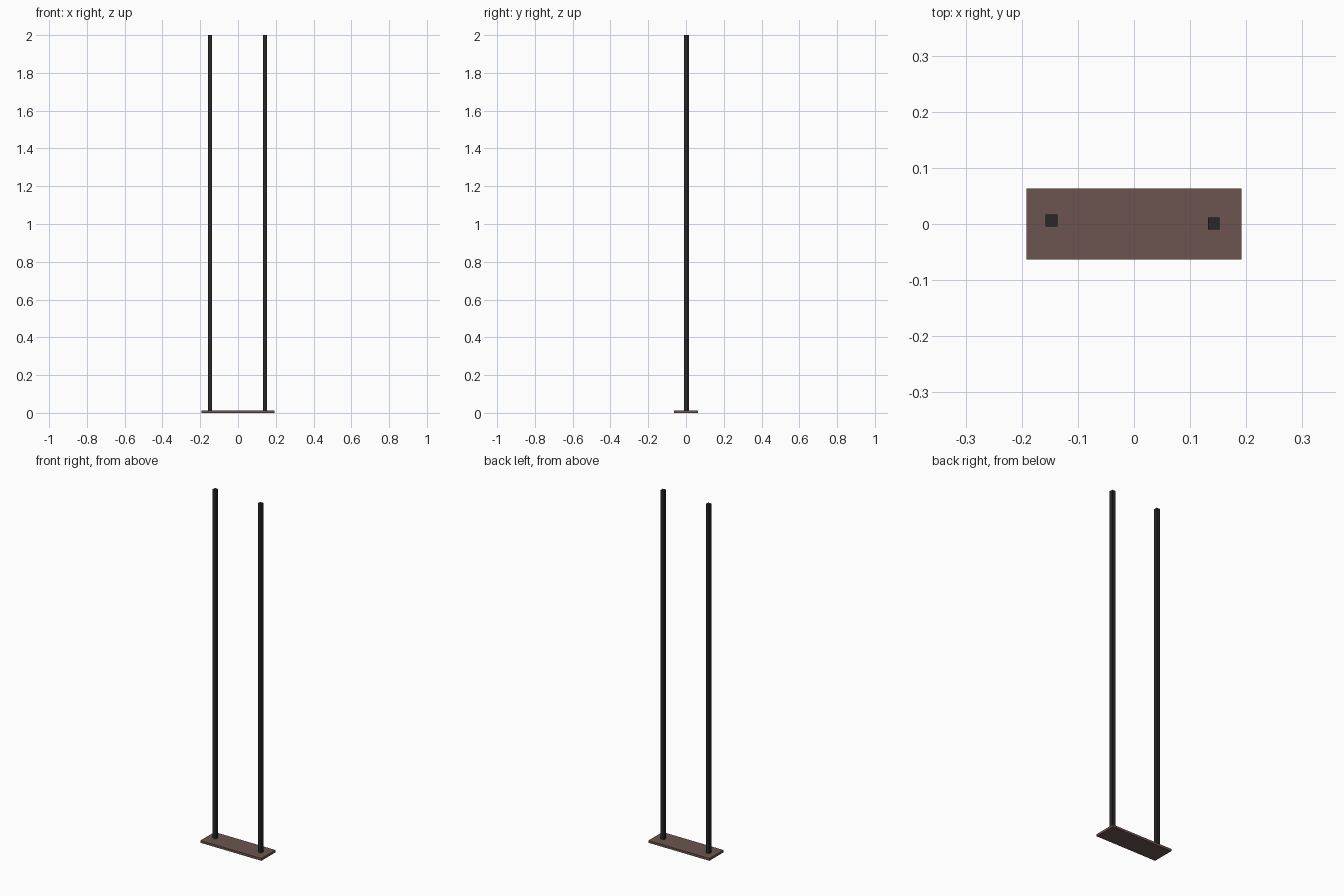
import bpy

if "Cube" in bpy.data.objects:
    bpy.data.objects.remove(bpy.data.objects["Cube"])


def material(name, color):
    m = bpy.data.materials.new(name)
    m.diffuse_color = (*color, 1)
    m.use_nodes = True
    m.node_tree.nodes["Principled BSDF"].inputs["Base Color"].default_value = m.diffuse_color
    return m


def box(name, center, size, mat):
    bpy.ops.mesh.primitive_cube_add(size=1, location=center)
    ob = bpy.context.object
    ob.name = name
    ob.scale = size
    bpy.ops.object.transform_apply(location=False, rotation=False, scale=True)
    ob.data.materials.append(mat)
    return ob


brown = material("brown_base", (0.15, 0.09, 0.08))
black = material("black_metal", (0.02, 0.02, 0.02))

TOP, PLATE, POST = 2.0, 0.013, 0.021

# Flat base plate
box("base_plate", (0, 0, PLATE / 2), (0.384, 0.127, PLATE), brown)

# Two slender square posts, slightly offset from each other
for name, x, y in (("left_post", -0.147, 0.006), ("right_post", 0.142, 0.001)):
    box(name, (x, y, (TOP + PLATE) / 2), (POST, POST, TOP - PLATE), black)
